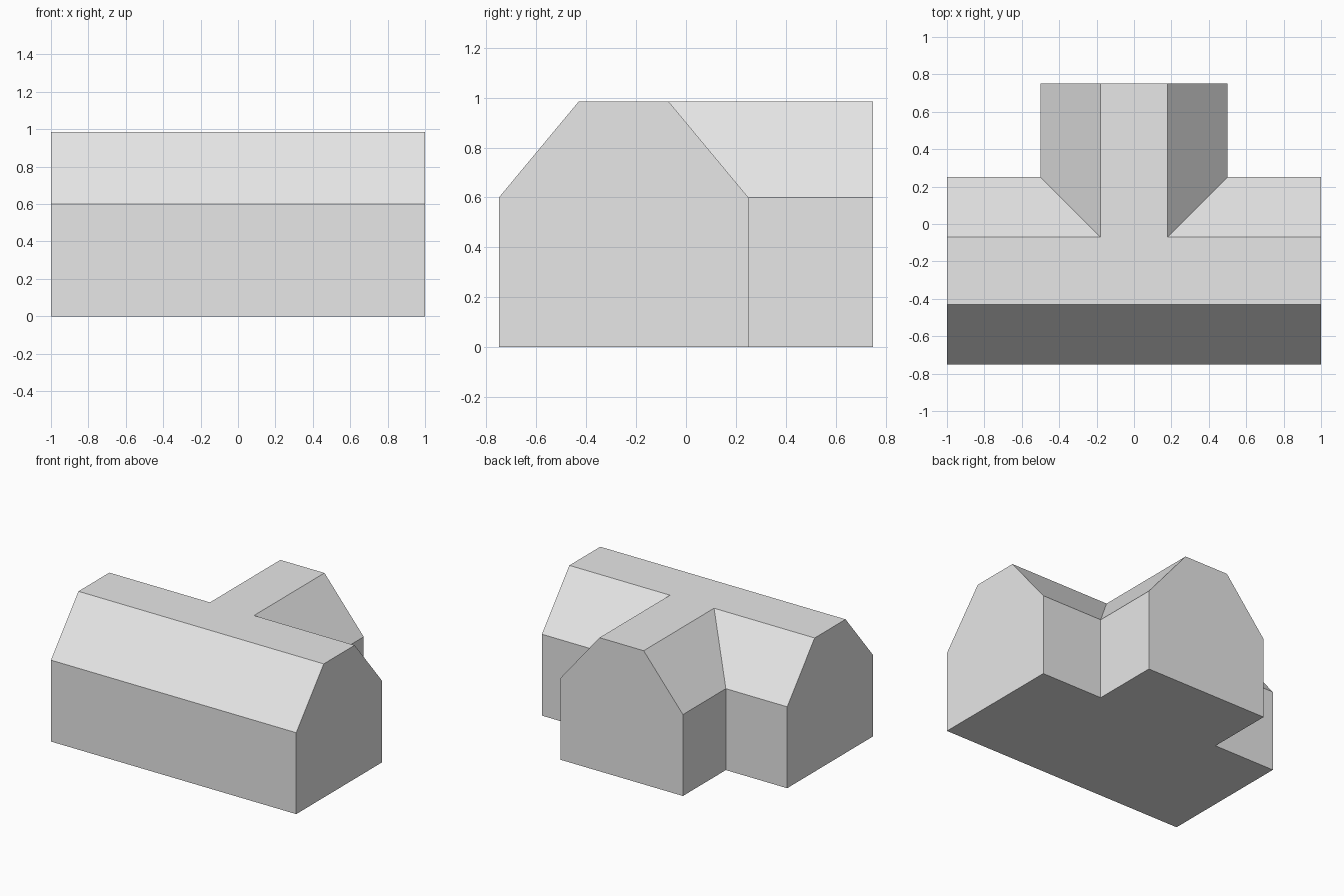
import bpy
import bmesh
import math

cube = bpy.data.objects.get("Cube")
if cube:
    bpy.data.objects.remove(cube, do_unlink=True)

EAVES, RIDGE = 0.6, 0.985
INSET = 0.32          # how far the sloping roof leans in

# Plain grey material
grey = bpy.data.materials.new("light grey")
grey.use_nodes = True
grey.diffuse_color = (0.8, 0.8, 0.8, 1)
grey.node_tree.nodes["Principled BSDF"].inputs["Base Color"].default_value = (0.8, 0.8, 0.8, 1)


def t_outline(inset):
    """T-shaped plan: the gable ends stay put, the long sides move in."""
    front, back, wing = -0.75 + inset, 0.25 - inset, 0.5 - inset
    right_half = [(1, front), (1, back), (wing, back), (wing, 0.75)]
    return right_half + [(-x, y) for x, y in reversed(right_half)]


# Loft the walls and roof slopes through the ground, eaves and ridge outlines
bm = bmesh.new()
levels = [(0, 0), (0, EAVES), (INSET, RIDGE)]
rings = [[bm.verts.new((x, y, z)) for x, y in t_outline(i)] for i, z in levels]
for low, high in zip(rings, rings[1:]):
    for a in range(len(low)):
        b = (a + 1) % len(low)
        bm.faces.new((low[a], low[b], high[b], high[a]))

# Floor and flat roof top
bm.faces.new(reversed(rings[0]))
bm.faces.new(rings[-1])

# Merge each gable end into one flat face
bmesh.ops.dissolve_limit(bm, angle_limit=math.radians(1), verts=bm.verts[:], edges=bm.edges[:])
bmesh.ops.recalc_face_normals(bm, faces=bm.faces[:])

mesh = bpy.data.meshes.new("building")
bm.to_mesh(mesh)
bm.free()
mesh.materials.append(grey)
building = bpy.data.objects.new("building", mesh)
bpy.context.collection.objects.link(building)
